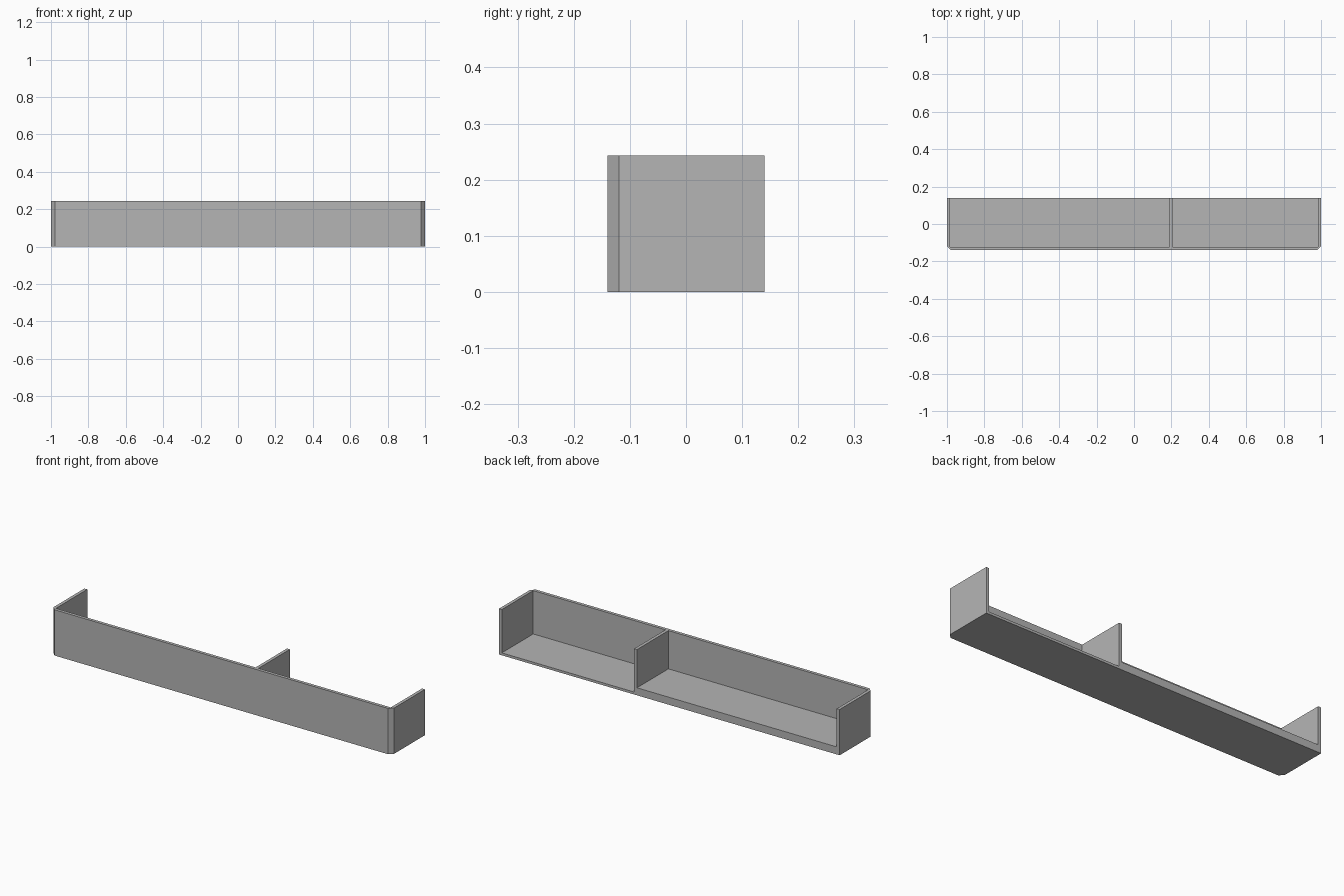
import bpy
import bmesh

cube = bpy.data.objects.get("Cube")
if cube:
    bpy.data.objects.remove(cube, do_unlink=True)

HALF_X, HALF_Y, HEIGHT = 1.0, 0.14, 0.243
WALL, CHAMFER = 0.017, 0.021
DIVIDER_X = 0.198

grey = bpy.data.materials.new("plain grey")
grey.use_nodes = True
colour = (0.46, 0.46, 0.46, 1)
grey.diffuse_color = colour
grey.node_tree.nodes["Principled BSDF"].inputs["Base Color"].default_value = colour


def box(name, low, high):
    """Box between two opposite corners."""
    bm = bmesh.new()
    bmesh.ops.create_cube(bm, size=1)
    for v in bm.verts:
        v.co = [h if c > 0 else l for c, l, h in zip(v.co, low, high)]
    mesh = bpy.data.meshes.new(name)
    bm.to_mesh(mesh)
    bm.free()
    mesh.materials.append(grey)
    obj = bpy.data.objects.new(name, mesh)
    bpy.context.collection.objects.link(obj)
    return obj


# Solid tray block with chamfered front corners
tray = box("divided_tray", (-HALF_X, -HALF_Y, 0), (HALF_X, HALF_Y, HEIGHT))
bm = bmesh.new()
bm.from_mesh(tray.data)
corners = [e for e in bm.edges if all(v.co.y < 0 for v in e.verts)
           and abs(e.verts[0].co.z - e.verts[1].co.z) > HEIGHT / 2]
bmesh.ops.bevel(bm, geom=corners, offset=CHAMFER, segments=1, affect='EDGES')
bm.to_mesh(tray.data)
bm.free()

# Two compartments, open at the top and back, with different floor heights
half = WALL / 2
compartments = {
    "long_compartment_cutter": (-HALF_X + WALL, DIVIDER_X - half, 0.04),
    "short_compartment_cutter": (DIVIDER_X + half, HALF_X - WALL, 0.013),
}
bpy.context.view_layer.objects.active = tray
for name, (x0, x1, floor) in compartments.items():
    cutter = box(name, (x0, -HALF_Y + WALL, floor), (x1, HALF_Y + 0.1, HEIGHT + 0.1))
    cutter.hide_render = True
    cut = tray.modifiers.new(name, 'BOOLEAN')
    cut.operation = 'DIFFERENCE'
    cut.solver = 'EXACT'
    cut.object = cutter
    bpy.ops.object.modifier_apply(modifier=cut.name)
    bpy.data.objects.remove(cutter, do_unlink=True)
